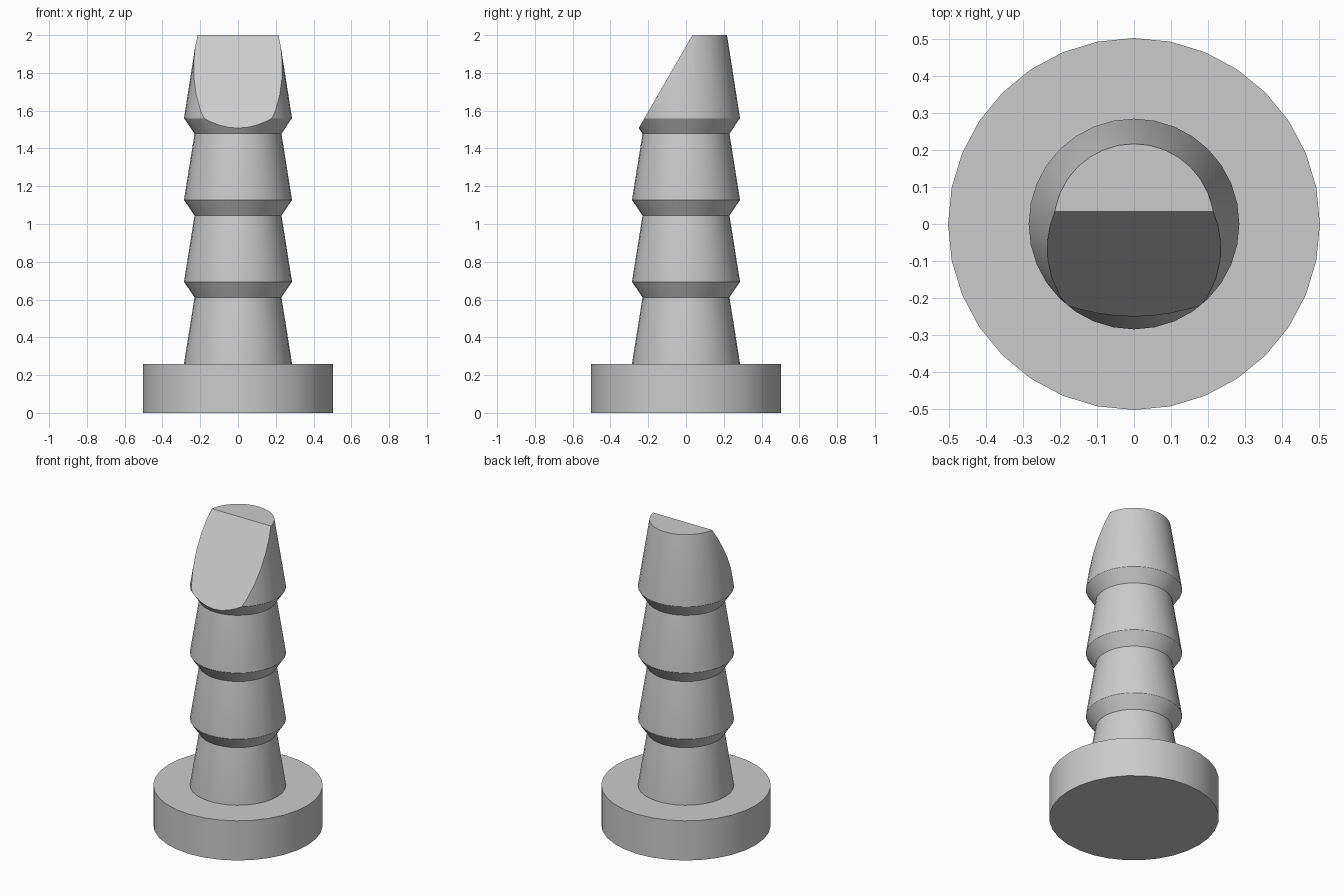
import bpy, bmesh, math

cube = bpy.data.objects.get("Cube")
if cube:
    bpy.data.objects.remove(cube, do_unlink=True)

grey = bpy.data.materials.new("grey")
grey.use_nodes = True
colour = (0.6, 0.6, 0.6, 1)
grey.diffuse_color = colour
grey.node_tree.nodes["Principled BSDF"].inputs["Base Color"].default_value = colour


def lathe(name, profile, sides=32, cut=None):
    """Stack rings of (radius, z), cap both ends and optionally slice off one side."""
    bm = bmesh.new()
    rings = []
    for r, z in profile:
        angles = [2 * math.pi * i / sides for i in range(sides)]
        rings.append([bm.verts.new((r * math.cos(a), r * math.sin(a), z)) for a in angles])
    for low, high in zip(rings, rings[1:]):
        for i in range(sides):
            j = (i + 1) % sides
            bm.faces.new((low[i], low[j], high[j], high[i]))
    bm.faces.new(rings[0][::-1])
    bm.faces.new(rings[-1])
    if cut:
        point, normal = cut
        result = bmesh.ops.bisect_plane(bm, geom=bm.verts[:] + bm.edges[:] + bm.faces[:],
                                        plane_co=point, plane_no=normal, clear_outer=True)
        edges = [e for e in result["geom_cut"] if isinstance(e, bmesh.types.BMEdge)]
        bmesh.ops.contextual_create(bm, geom=edges)
    bmesh.ops.recalc_face_normals(bm, faces=bm.faces)
    mesh = bpy.data.meshes.new(name)
    bm.to_mesh(mesh)
    bm.free()
    mesh.materials.append(grey)
    obj = bpy.data.objects.new(name, mesh)
    bpy.context.collection.objects.link(obj)
    bpy.ops.object.select_all(action="DESELECT")
    obj.select_set(True)
    bpy.context.view_layer.objects.active = obj
    bpy.ops.object.shade_smooth_by_angle(angle=math.radians(15))
    return obj


# Round foot
lathe("base_disc", [(0.503, 0), (0.503, 0.26)])

# Barbed stem: each barb has a thin lip, then tapers up to a narrow neck
wide, neck, lip, pitch = 0.285, 0.23, 0.007, 0.433
profile = []
for i in range(3):
    z = 0.26 + i * pitch
    profile += [(wide, z), (wide, z + lip), (neck, z + 0.352)]
z = 0.26 + 3 * pitch
profile += [(wide, z), (wide, z + lip), (0.217, 2.0)]

# The tip is sliced by a sloping plane on the front
lathe("barbed_stem", profile, cut=((0, 0.034, 2.0), (0, -0.49, 0.283)))
